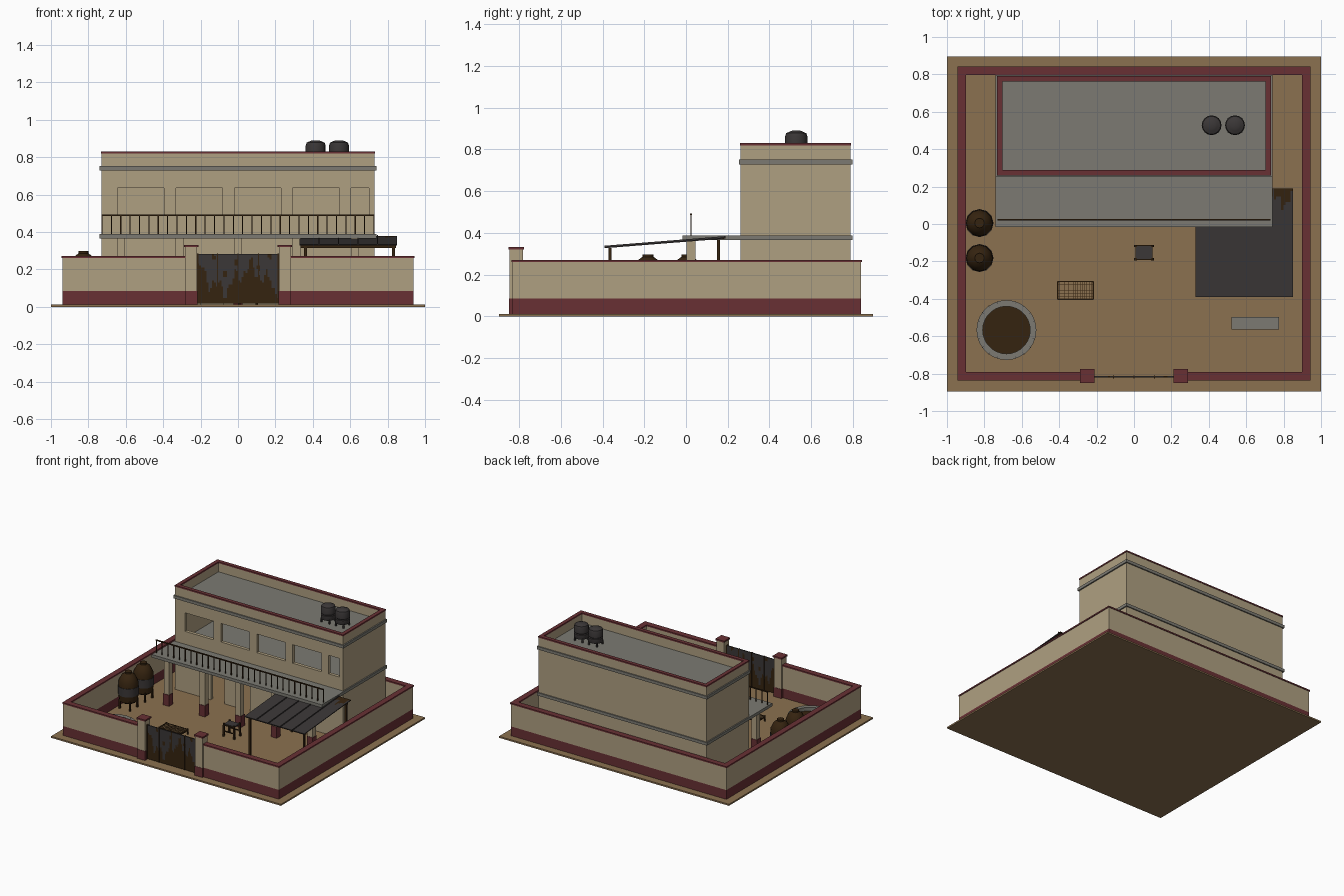
import bpy, bmesh, math
from mathutils import Matrix, Vector

cube = bpy.data.objects.get("Cube")
if cube:
    bpy.data.objects.remove(cube, do_unlink=True)


def material(name, *rgb):
    m = bpy.data.materials.new(name)
    m.use_nodes = True
    m.diffuse_color = (*rgb, 1)
    m.node_tree.nodes["Principled BSDF"].inputs["Base Color"].default_value = (*rgb, 1)
    return m


PLASTER = material("beige plaster", .43, .35, .22)
RED = material("dark red paint", .14, .03, .034)
CONCRETE = material("grey concrete", .2, .195, .17)
SAND = material("sandy ground", .26, .165, .08)
STEEL = material("dark steel", .043, .038, .038)
RUST = material("brown rust", .036, .017, .005)


def finish(name, bm, *mats):
    bmesh.ops.recalc_face_normals(bm, faces=bm.faces)
    me = bpy.data.meshes.new(name)
    bm.to_mesh(me)
    bm.free()
    ob = bpy.data.objects.new(name, me)
    bpy.context.collection.objects.link(ob)
    for m in mats:
        me.materials.append(m)
    return ob


def boxes(name, mat, items):
    """One object from boxes given as (x0, x1, y0, y1, z0, z1)."""
    bm = bmesh.new()
    for x0, x1, y0, y1, z0, z1 in items:
        mid = Vector((x0 + x1, y0 + y1, z0 + z1)) / 2
        size = Matrix.Diagonal((x1 - x0, y1 - y0, z1 - z0, 1))
        bmesh.ops.create_cube(bm, size=1, matrix=Matrix.Translation(mid) @ size)
    return finish(name, bm, mat)


def ring(x, y0, y1, t, z0, z1, gap=0):
    """Four walls of thickness t, with an optional opening in the front."""
    front = [(-x, -gap, y0, y0 + t, z0, z1), (gap, x, y0, y0 + t, z0, z1)]
    if not gap:
        front = [(-x, x, y0, y0 + t, z0, z1)]
    return front + [(-x, x, y1 - t, y1, z0, z1)] + [
        (min(s * x, s * (x - t)), max(s * x, s * (x - t)), y0 + t, y1 - t, z0, z1) for s in (-1, 1)]


def pierced(x, y0, y1, z0, z1, za, zb, holes):
    """Straight wall with openings between heights za and zb."""
    out = [(-x, x, y0, y1, zb, z1)]
    if za > z0:
        out.append((-x, x, y0, y1, z0, za))
    edges = [-x] + [e for h in holes for e in h] + [x]
    return out + [(a, b, y0, y1, za, zb) for a, b in zip(edges[::2], edges[1::2])]


def lathe(name, profile, x, y, z, mats, rule=None, n=16):
    bm = bmesh.new()
    rings = [[bm.verts.new((x + r * math.cos(k * math.tau / n), y + r * math.sin(k * math.tau / n), z + h))
              for k in range(n)] for r, h in profile]
    for j, (a, b) in enumerate(zip(rings, rings[1:])):
        for k in range(n):
            f = bm.faces.new((a[k], a[k - 1], b[k - 1], b[k]))
            f.material_index = rule(j) if rule else 0
    bm.faces.new(rings[0])
    bm.faces.new(rings[-1])
    ob = finish(name, bm, *mats)
    bpy.ops.object.select_all(action='DESELECT')
    ob.select_set(True)
    bpy.context.view_layer.objects.active = ob
    bpy.ops.object.shade_smooth_by_angle(angle=math.radians(35))
    return ob


def rusty_sheet(name, origin, u, v, nu, nv, depth, rusted):
    """Thin sheet of small cells, steel or rust by rule on (a, b) in 0..1."""
    bm = bmesh.new()
    o, u, v = Vector(origin), Vector(u), Vector(v)
    g = [[bm.verts.new(o + u * (i / nu) + v * (j / nv)) for j in range(nv + 1)] for i in range(nu + 1)]
    for i in range(nu):
        for j in range(nv):
            f = bm.faces.new((g[i][j], g[i + 1][j], g[i + 1][j + 1], g[i][j + 1]))
            f.material_index = int(rusted((i + .5) / nu, (j + .5) / nv))
    ob = finish(name, bm, STEEL, RUST)
    mod = ob.modifiers.new("thickness", 'SOLIDIFY')
    mod.thickness, mod.offset = depth, 0
    return ob


# Ground and boundary wall
boxes("ground", SAND, [(-1, 1, -.895, .895, 0, .012)])
boxes("boundary_wall_base", RED, ring(.938, -.833, .838, .036, .012, .085, .25))
boxes("boundary_wall", PLASTER, ring(.938, -.833, .838, .036, .085, .26, .25))
boxes("boundary_wall_cap", RED, ring(.943, -.837, .842, .045, .26, .271, .25))

# Gate pillars and gate
for side, s in (("right", -1), ("left", 1)):
    c = s * .25
    for part, mat, r, z0, z1 in (("base", RED, .034, .012, .085), ("shaft", PLASTER, .032, .085, .32),
                                 ("cap", RED, .038, .32, .332)):
        boxes(f"{side}_gate_pillar_{part}", mat, [(c - r, c + r, -.813 - r, -.813 + r, z0, z1)])


def gate_rust(a, b):
    edge = .5 + .2 * math.sin(9 * a + 2) + .14 * math.sin(31 * a) + .1 * math.sin(67 * a + 1)
    return b < edge or math.sin(23 * a) * math.sin(11 * b + 4 * a) > .8


rusty_sheet("gate", (-.218, -.818, .018), (.436, 0, 0), (0, 0, .265), 44, 26, .008, gate_rust)
boxes("gate_ribs", RUST, [(x - .003, x + .003, -.826, -.81, .018, .285) for x in (-.215, -.11, 0, .11, .215)])

# House: hollow floors with openings in the front
X, Y0, Y1, T = .73, .262, .788, .026
doors = [(-.42, -.3), (-.2, -.08)]
windows = [(-.645 + .3125 * i, min(-.395 + .3125 * i, .7)) for i in range(5)]
lower = ring(X, Y0, Y1, T, .012, .366)[1:]
upper = ring(X, Y0, Y1, T, .389, .729)[1:]
boxes("lower_walls", PLASTER, lower + pierced(X, Y0, Y0 + T, .012, .366, .012, .27, doors))
boxes("upper_walls", PLASTER, upper + pierced(X, Y0, Y0 + T, .389, .729, .49, .636, windows))
boxes("balcony_slab", CONCRETE, [(-.74, .74, -.016, .797, .366, .389)])
boxes("roof_slab", CONCRETE, [(-.74, .74, .253, .797, .729, .752)])
boxes("parapet", PLASTER, ring(X, Y0, Y1, T, .752, .82))
boxes("parapet_cap", RED, ring(X + .003, Y0 - .003, Y1 + .003, .03, .82, .831))

# Porch columns and balcony rail
cols = [-.625 + .3125 * i for i in range(5)]
boxes("porch_columns", PLASTER, [(x - .022, x + .022, .002, .046, .1, .366) for x in cols])
boxes("porch_column_bases", RED, [(x - .025, x + .025, -.001, .049, .012, .1) for x in cols])
boxes("balcony_rail", RUST, [(-.73, .73, .02, .028, .486, .494)] + [
    (x - .003, x + .003, .021, .027, .389, .488) for x in (-.727 + 1.454 * i / 29 for i in range(30))])

# Lean-to canopy
rusty_sheet("canopy_sheet", (.33, -.39, .33), (.52, 0, 0), (0, .58, .046), 40, 40, .006,
            lambda a, b: b > .88 + .06 * math.sin(40 * a) + .04 * math.sin(90 * a))
ribs = boxes("canopy_ribs", STEEL, [(x - .003, x + .003, -.39, .19, -.002, .006) for x in (.434, .538, .642, .746)])
for v in ribs.data.vertices:
    v.co.z += .333 + (v.co.y + .39) * .046 / .58
boxes("canopy_posts", RUST, [(x - .008, x + .008, y - .007, y + .007, .012, z)
                             for x in (.362, .832) for y, z in ((-.365, .328), (.155, .369))])
boxes("canopy_beams", RUST, [(.335, .845, -.372, -.358, .315, .328), (.335, .845, .148, .162, .353, .366)])

# Roof water tanks
for i, x in enumerate((.415, .54)):
    lathe(f"roof_tank_{i + 1}", [(.05, 0), (.053, .008), (.053, .035), (.049, .04), (.053, .045), (.053, .085),
                                 (.048, .1), (.03, .108), (.02, .112)], x, .528, .778, (STEEL,))
    boxes(f"roof_tank_{i + 1}_legs", STEEL, [(x + a - .005, x + a + .005, .528 + b - .005, .528 + b + .005, .752, .785)
                                             for a in (-.034, .034) for b in (-.034, .034)])

# Rusty yard tanks with a steel band
for i, y in enumerate((.005, -.182)):
    lathe(f"yard_tank_{i + 1}", [(.055, 0), (.068, .012), (.072, .06), (.075, .06), (.075, .125), (.072, .125),
                                 (.07, .165), (.05, .205), (.026, .222), (.026, .234)],
          -.826, y, .064, (RUST, STEEL), lambda j: int(j in (2, 3, 4)), 12)
    boxes(f"yard_tank_{i + 1}_legs", RUST, [(-.826 + a - .006, -.826 + a + .006, y + b - .006, y + b + .006, .012, .085)
                                            for a in (-.045, .045) for b in (-.045, .045)])

# Round well
lathe("well_wall", [(.16, 0), (.16, .06), (.127, .06), (.127, .03)], -.682, -.567, .012, (CONCRETE,), n=28)
lathe("well_water", [(.127, 0), (.127, .004)], -.682, -.567, .041, (RUST,), n=28)
for k in range(20):
    ob = boxes(f"well_joint_{k + 1}", STEEL, [(.148, .161, -.001, .001, .03, .061)])
    ob.location = (-.682, -.567, .012)
    ob.rotation_euler.z = k * math.tau / 20

# Woven cot
boxes("cot_weave", SAND, [(-.408, -.218, -.403, -.307, .045, .05)])
boxes("cot_frame", RUST, [(x - .004, x + .004, y - .004, y + .004, .012, .058) for x in (-.406, -.22) for y in (-.401, -.309)]
      + [(-.41, -.216, y - .003, y + .003, .042, .053) for y in (-.402, -.308)]
      + [(x - .003, x + .003, -.402, -.308, .042, .053) for x in (-.408, -.218)])
boxes("cot_cords", RUST, [(-.408, -.218, y - .001, y + .001, .05, .052) for y in (-.386 + .0155 * i for i in range(5))]
      + [(x - .001, x + .001, -.403, -.307, .05, .052) for x in (-.397 + .0121 * i for i in range(15))])

# Stool and bench
boxes("stool_seat", STEEL, [(.008, .098, -.187, -.118, .1, .11)])
legs = boxes("stool_legs", RUST, [(x - .006, x + .006, y - .006, y + .006, .012, .116)
                                  for x in (.01, .096) for y in (-.188, -.117)])
for v in legs.data.vertices:
    v.co.x = .053 + (v.co.x - .053) * (1.12 - v.co.z)
boxes("stool_rails", RUST, [(.008, .098, y - .003, y + .003, .05, .058) for y in (-.188, -.117)]
      + [(.004, .102, y - .004, y + .004, .098, .106) for y in (-.188, -.117)])
boxes("bench_seat", CONCRETE, [(.52, .776, -.563, -.498, .065, .08)])
boxes("bench_legs", CONCRETE, [(x - .015, x + .015, -.555, -.506, .012, .065) for x in (.56, .736)])
